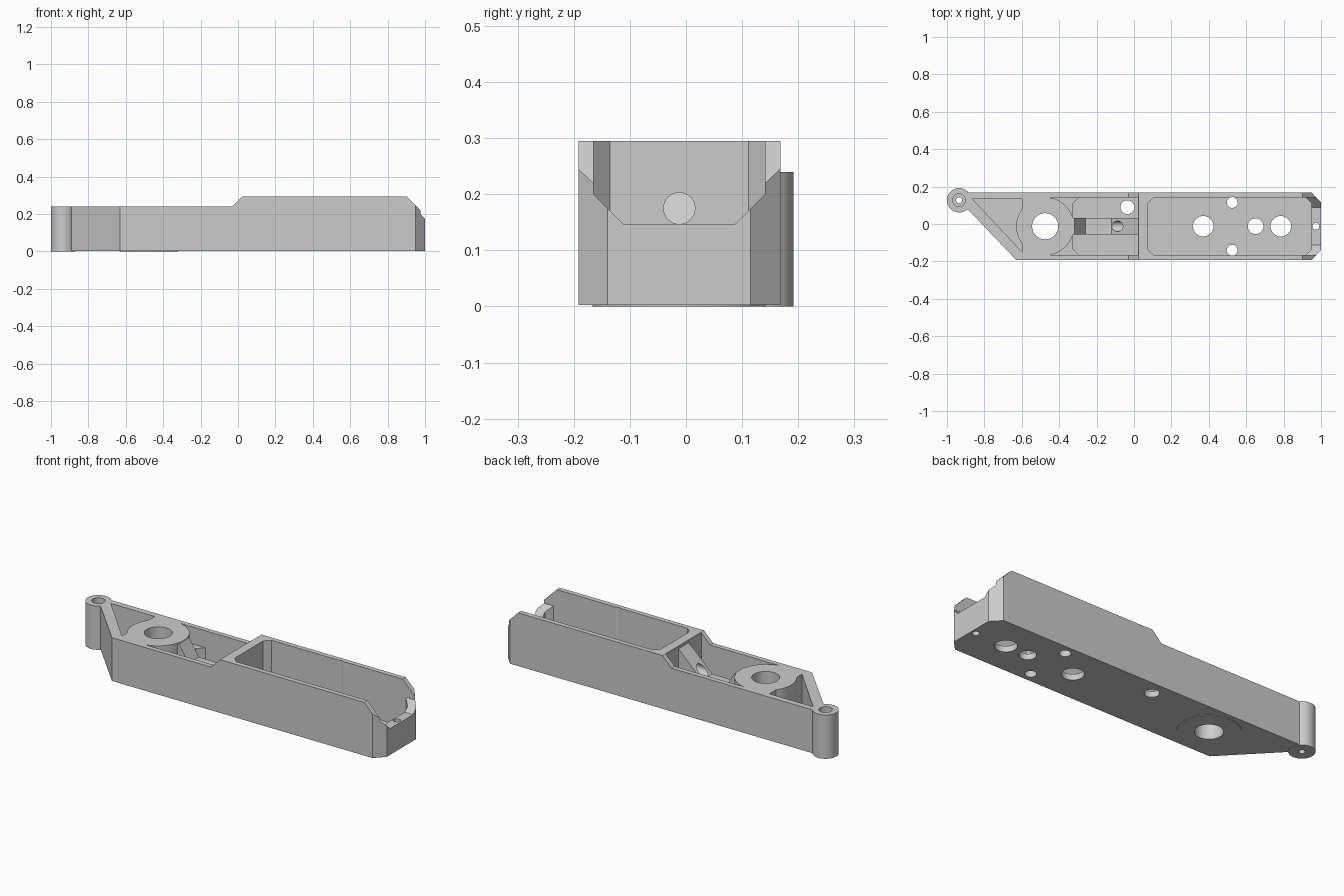
import bpy, bmesh, math
from mathutils import Vector

if "Cube" in bpy.data.objects:
    bpy.data.objects.remove(bpy.data.objects["Cube"], do_unlink=True)

MID = -0.012          # centre line of the body in y
LOW, HIGH = 0.24, 0.295
FLOOR, LEDGE = 0.035, 0.147

grey = bpy.data.materials.new("plain grey")
grey.use_nodes = True
grey.diffuse_color = (0.6, 0.6, 0.6, 1)
grey.node_tree.nodes["Principled BSDF"].inputs["Base Color"].default_value = (0.6, 0.6, 0.6, 1)


def prism(name, points, axis, start, end):
    """Extrude a 2D outline along one axis."""
    place = {"z": lambda a, b, h: (a, b, h),
             "y": lambda a, b, h: (a, h, b),
             "x": lambda a, b, h: (h, a, b)}[axis]
    bm = bmesh.new()
    base = bm.faces.new([bm.verts.new(place(a, b, start)) for a, b in points])
    top = bmesh.ops.extrude_face_region(bm, geom=[base])["geom"]
    shift = Vector(place(0, 0, end - start))
    bmesh.ops.translate(bm, vec=shift, verts=[v for v in top if isinstance(v, bmesh.types.BMVert)])
    bmesh.ops.recalc_face_normals(bm, faces=bm.faces)
    mesh = bpy.data.meshes.new(name)
    bm.to_mesh(mesh)
    bm.free()
    mesh.materials.append(grey)
    obj = bpy.data.objects.new(name, mesh)
    bpy.context.collection.objects.link(obj)
    return obj


def circle(x, y, r, n=48):
    return [(x + r * math.cos(math.tau * i / n), y + r * math.sin(math.tau * i / n)) for i in range(n)]


def chamfered(x0, x1, y0, y1, c):
    return [(x0 + c, y0), (x1 - c, y0), (x1, y0 + c), (x1, y1 - c),
            (x1 - c, y1), (x0 + c, y1), (x0, y1 - c), (x0, y0 + c)]


def box(x0, x1, y0, y1):
    return [(x0, y0), (x1, y0), (x1, y1), (x0, y1)]


def combine(target, tool, operation):
    tool.hide_render = True
    mod = target.modifiers.new(operation, "BOOLEAN")
    mod.operation, mod.solver, mod.object = operation, "EXACT", tool
    bpy.context.view_layer.objects.active = target
    bpy.ops.object.modifier_apply(modifier=mod.name)
    bpy.data.objects.remove(tool, do_unlink=True)


def cut(points, axis, start, end):
    combine(body, prism("cutter", points, axis, start, end), "DIFFERENCE")


def add(points, axis, start, end):
    combine(body, prism("addition", points, axis, start, end), "UNION")


# Outer block with chamfered right end and slanted left end
body = prism("tray_body", [(-0.63, -0.192), (0.95, -0.192), (1, -0.14), (1, 0.115),
                           (0.95, 0.168), (-0.93, 0.168), (-0.935, 0.127)], "z", 0.003, HIGH)
# Lower left section and sloped right end
cut([(-1.2, LOW), (-0.03, LOW), (0.025, HIGH), (0.08, 0.35), (-1.2, 0.35)], "y", -0.5, 0.5)
cut([(0.845, 0.35), (1.1, 0.095), (1.1, 0.35)], "y", -0.5, 0.5)

# Pockets: long tray, middle bay with its upper step, triangle
cut(chamfered(0.075, 0.95, -0.165, 0.141, 0.03), "z", FLOOR, 0.4)
cut(box(-0.475, 0.022, -0.165, 0.141), "z", LEDGE, 0.4)
cut([(-0.295, -0.165), (0.022, -0.165), (0.022, 0.141), (-0.295, 0.141),
     (-0.33, 0.106), (-0.33, -0.13)], "z", FLOOR, 0.4)
cut([(-0.6, 0.135), (-0.865, 0.135), (-0.6, -0.148)], "z", FLOOR, 0.4)

# Notch through the right end
cut([(-0.165, 0.4), (-0.165, 0.2), (-0.112, LEDGE), (0.088, LEDGE), (0.141, 0.2), (0.141, 0.4)],
    "x", 0.85, 1.1)

# Central rib with ramps at both ends
add([(-0.36, 0.02), (0.04, 0.02), (0.04, 0.28), (0.022, 0.28), (-0.12, LEDGE - 0.001),
     (-0.26, LEDGE - 0.001), (-0.318, 0.238), (-0.36, 0.238)], "y", MID - 0.045, MID + 0.045)

# Pivot boss and corner post
add(circle(-0.475, MID, 0.155, 64), "z", 0, LOW)
add(circle(-0.935, 0.127, 0.065), "z", 0, LOW)

# Round hole through the cross wall
cut(circle(MID, 0.175, 0.028, 32), "x", -0.25, 0.15)

# Vertical through holes
for x, y, r in [(-0.475, MID, 0.07), (-0.035, 0.09, 0.037), (0.37, MID, 0.055),
                (0.65, MID, 0.042), (0.785, MID, 0.055), (0.525, 0.115, 0.029),
                (0.525, -0.14, 0.029), (0.972, MID, 0.018), (-0.935, 0.127, 0.016)]:
    cut(circle(x, y, r, 32), "z", -0.1, 0.5)
# Counterbore in the corner post
cut(circle(-0.935, 0.127, 0.034, 32), "z", LOW - 0.04, 0.5)

# Smooth curved walls, sharp corners
bpy.ops.object.select_all(action="DESELECT")
body.select_set(True)
bpy.context.view_layer.objects.active = body
bpy.ops.object.shade_smooth_by_angle(angle=math.radians(25))
